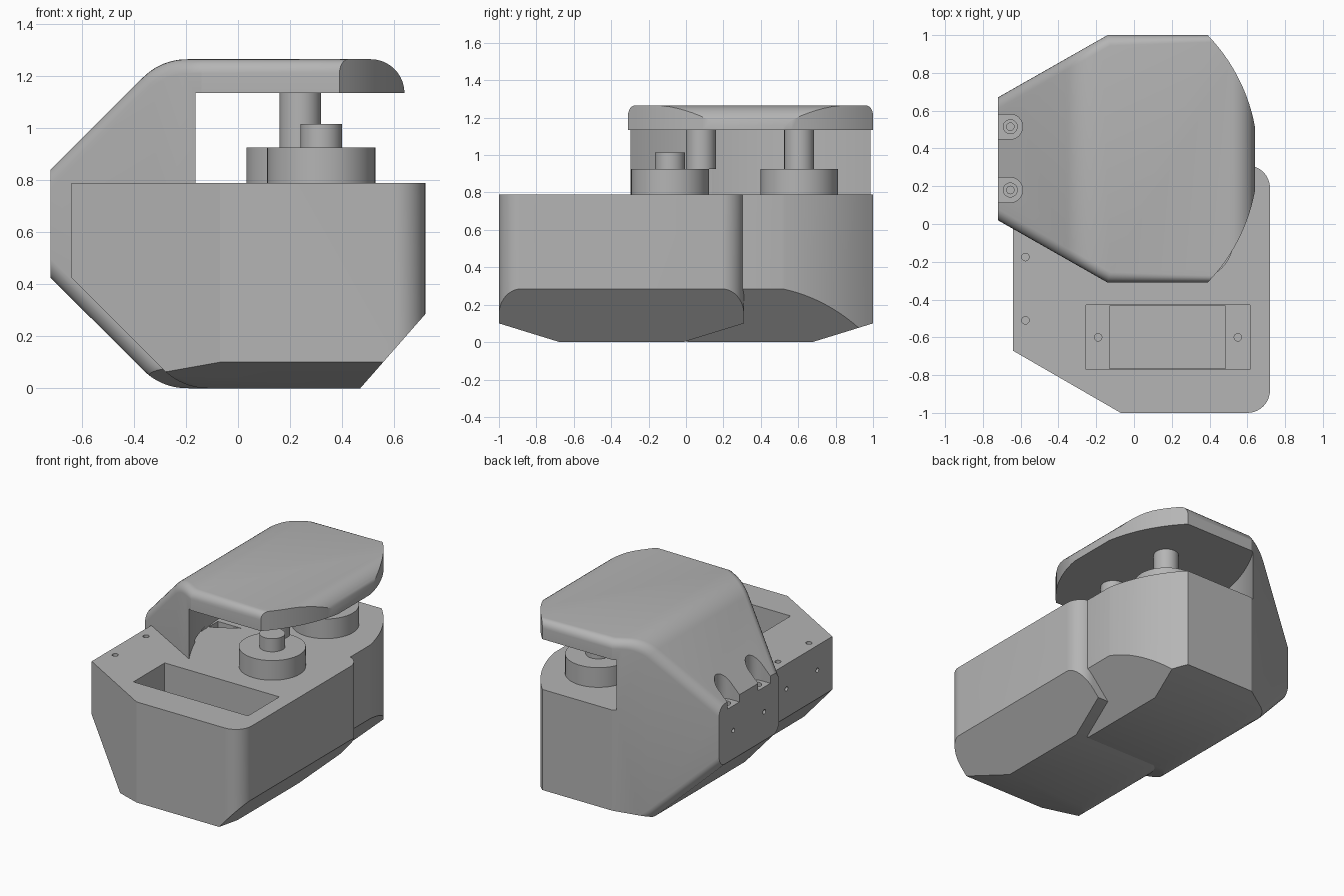
import bpy, bmesh
from math import radians, sin, cos, sqrt, tan, pi
from mathutils import Vector

cube = bpy.data.objects.get("Cube")
if cube:
    bpy.data.objects.remove(cube, do_unlink=True)

grey = bpy.data.materials.new("matte grey")
grey.use_nodes = True
colour = (0.46, 0.46, 0.46, 1)
grey.diffuse_color = colour
grey.node_tree.nodes["Principled BSDF"].inputs["Base Color"].default_value = colour

MID = 0.345        # half the offset between the two blocks
HALF = 0.655       # half width of a block
DECK = 0.79        # top of the bases
TOP = 1.265
UNDER = 1.135      # underside of the overhanging plate
STEP = Vector((0.08, -2 * MID, 0))   # rear block to front block


def rounded(corners, steps=10):
    """Polygon from (a, b, radius) corners."""
    out = []
    for i, (a, b, r) in enumerate(corners):
        p = Vector((a, b))
        if r == 0:
            out.append(p)
            continue
        u = (Vector(corners[i - 1][:2]) - p).normalized()
        v = (Vector(corners[(i + 1) % len(corners)][:2]) - p).normalized()
        half = u.angle(v) / 2
        centre = p + (u + v).normalized() * r / sin(half)
        s = p + u * r / tan(half) - centre
        e = p + v * r / tan(half) - centre
        turn = s.angle(e)
        for k in range(steps + 1):
            t = k / steps
            out.append(centre + (s * sin((1 - t) * turn) + e * sin(t * turn)) / sin(turn))
    return out


def prism(name, points, axis, lo, hi):
    """Extrude a 2D polygon along the given axis."""
    place = {"x": lambda p, h: (h, p[0], p[1]),
             "y": lambda p, h: (p[0], h, p[1]),
             "z": lambda p, h: (p[0], p[1], h)}[axis]
    bm = bmesh.new()
    rings = [[bm.verts.new(place(p, h)) for p in points] for h in (lo, hi)]
    for ring in rings:
        bm.faces.new(ring)
    n = len(points)
    for i in range(n):
        j = (i + 1) % n
        bm.faces.new((rings[0][i], rings[0][j], rings[1][j], rings[1][i]))
    bmesh.ops.recalc_face_normals(bm, faces=bm.faces)
    mesh = bpy.data.meshes.new(name)
    bm.to_mesh(mesh)
    bm.free()
    mesh.materials.append(grey)
    obj = bpy.data.objects.new(name, mesh)
    bpy.context.collection.objects.link(obj)
    return obj


def circle(a, b, r, n=32):
    return [(a + r * cos(2 * pi * i / n), b + r * sin(2 * pi * i / n)) for i in range(n)]


def box(x0, x1, y0, y1):
    return [(x0, y0), (x1, y0), (x1, y1), (x0, y1)]


def activate(obj):
    bpy.ops.object.select_all(action="DESELECT")
    obj.select_set(True)
    bpy.context.view_layer.objects.active = obj


def combine(obj, tool, operation="DIFFERENCE"):
    activate(obj)
    mod = obj.modifiers.new("boolean", "BOOLEAN")
    mod.operation, mod.solver, mod.object = operation, "EXACT", tool
    bpy.ops.object.modifier_apply(modifier=mod.name)
    bpy.data.objects.remove(tool, do_unlink=True)


def finish(obj):
    activate(obj)
    bpy.ops.object.shade_smooth_by_angle(angle=radians(28))


def trim_keel(obj, y):
    """Slope the underside up towards both ends."""
    keel = [(y - 0.7, 0.114), (y - 0.33, 0), (y + 0.33, 0), (y + 0.7, 0.114),
            (y + 0.7, 2), (y - 0.7, 2)]
    combine(obj, prism("keel_cutter", keel, "x", -2, 2), "INTERSECT")


def cut_fittings(obj, shift):
    """Stepped pocket, its screw holes, and the mounting holes."""
    sx, sy = shift.x, shift.y
    y = 0.09 + sy
    combine(obj, prism("cutter", box(-0.335 + sx, 0.535 + sx, y - 0.17, y + 0.17), "z", DECK - 0.24, DECK + 0.02))
    combine(obj, prism("cutter", box(-0.21 + sx, 0.405 + sx, y - 0.165, y + 0.165), "z", 0.3, 0.6))
    for x in (-0.27, 0.47):
        combine(obj, prism("cutter", circle(x + sx, y, 0.02, 16), "z", 0.4, 0.6))
    for y in (0.18 + sy, 0.515 + sy):
        combine(obj, prism("cutter", circle(-0.655 + sx, y, 0.02, 16), "z", 0.68, 1))
        combine(obj, prism("cutter", circle(y, 0.62, 0.015, 16), "x", -0.8 + sx, -0.64 + sx))


# Rear block: side silhouette crossed with the plan outline
silhouette = rounded([(-0.72, 0.425, 0), (-0.295, 0, 0.24), (0.39, 0, 0), (0.64, 0.285, 0),
                      (0.64, TOP, 0.13), (-0.295, TOP, 0.24), (-0.72, 0.84, 0)])
rear = prism("rear_block", silhouette, "y", -1, 2)
NOSE = 0.94
nose_x = 0.39 - sqrt(NOSE ** 2 - HALF ** 2)
plan = [(-0.8, MID + 0.28), (-0.8, MID - 0.28), (-0.14, MID - HALF)]
for i in range(37):
    y = -HALF + 2 * HALF * i / 36
    plan.append((nose_x + sqrt(NOSE ** 2 - y * y), MID + y))
plan.append((-0.14, MID + HALF))
combine(rear, prism("plan_cutter", plan, "z", -1, 3), "INTERSECT")

# Soften the long side edges of the rear block
bm = bmesh.new()
bm.from_mesh(rear.data)
bm.normal_update()


def is_side(n):
    return abs(n.y) > 0.4 and abs(n.z) < 0.1 and n.x < 0.05


def is_lid(n):
    return abs(n.y) < 0.1 and -0.99 < n.x < 0.05


soft = []
for e in bm.edges:
    if len(e.link_faces) == 2:
        a, b = (f.normal for f in e.link_faces)
        if (is_side(a) and is_lid(b)) or (is_side(b) and is_lid(a)):
            soft.append(e)
bmesh.ops.bevel(bm, geom=soft, offset=0.055, offset_type="OFFSET", segments=6,
                profile=0.5, affect="EDGES", clamp_overlap=False)
bmesh.ops.recalc_face_normals(bm, faces=bm.faces)
bm.to_mesh(rear.data)
bm.free()
trim_keel(rear, MID)

# Open gap under the plate, with a hollowed back wall
gap = [(2, MID + 1), (-0.155, MID + 1)]
for i in range(33):
    t = 1 - 2 * i / 32
    gap.append((-0.155 - 0.2 * (1 - t * t), MID + HALF * t))
gap += [(-0.155, MID - 1), (2, MID - 1)]
combine(rear, prism("gap_cutter", gap, "z", DECK, UNDER))

# Recessed seats for the rear mounting screws
for y in (0.18, 0.515):
    seat = rounded([(-0.9, y - 0.066, 0), (-0.59, y - 0.066, 0.065),
                    (-0.59, y + 0.066, 0.065), (-0.9, y + 0.066, 0)])
    combine(rear, prism("seat_cutter", seat, "z", DECK, 1.1))
    combine(rear, prism("ring_cutter", circle(-0.655, y, 0.037, 24), "z", 0.76, 0.9))
cut_fittings(rear, Vector((0, 0, 0)))
finish(rear)

# Front block
front_side = rounded([(-0.64, DECK, 0), (-0.64, 0.425, 0), (-0.215, 0, 0.24),
                      (0.47, 0, 0), (0.72, 0.285, 0), (0.72, DECK, 0)])
front = prism("front_block", front_side, "y", -2, 1)
front_plan = rounded([(-0.72, -MID + 0.28, 0), (-0.72, -MID - 0.28, 0), (-0.07, -MID - HALF, 0),
                      (0.72, -MID - HALF, 0.12), (0.72, -MID + HALF, 0.12), (-0.07, -MID + HALF, 0)])
combine(front, prism("plan_cutter", front_plan, "z", -1, 2), "INTERSECT")
trim_keel(front, -MID)
cut_fittings(front, STEP)
finish(front)

# Turned bosses and pins
for name, x, y, r, lo, hi in (
        ("front_boss", 0.32, -0.085, 0.208, DECK, 0.925),
        ("front_pin", 0.32, -0.085, 0.08, 0.925, 1.015),
        ("rear_boss", 0.24, 0.605, 0.208, DECK, 0.925),
        ("rear_pin", 0.24, 0.605, 0.08, 0.925, UNDER),
        ("hanging_pin", 0.24, 0.08, 0.08, 0.925, UNDER)):
    finish(prism(name, circle(x, y, r, 48), "z", lo, hi))
